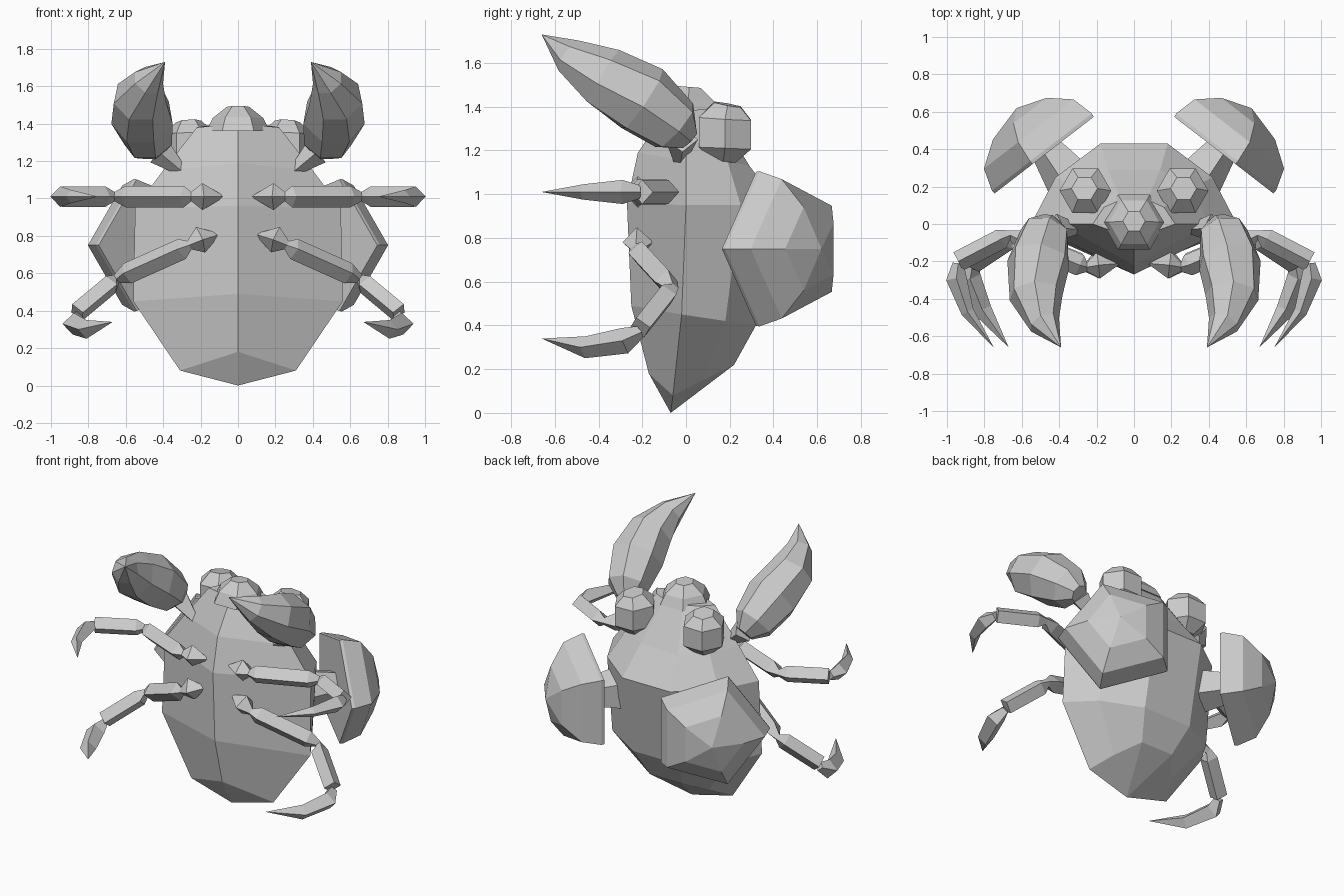
import bpy, bmesh
from math import cos, sin, tau
from mathutils import Vector

if "Cube" in bpy.data.objects:
    bpy.data.objects.remove(bpy.data.objects["Cube"], do_unlink=True)

grey = bpy.data.materials.new("plain grey")
grey.use_nodes = True
grey.diffuse_color = (0.6, 0.6, 0.6, 1)
grey.node_tree.nodes["Principled BSDF"].inputs["Base Color"].default_value = grey.diffuse_color


def loft(name, rings):
    """Skin a list of equal-length point rings, capping both ends."""
    bm = bmesh.new()
    loops = [[bm.verts.new(p) for p in ring] for ring in rings]
    n = len(loops[0])
    for a, b in zip(loops, loops[1:]):
        for i in range(n):
            j = (i + 1) % n
            bm.faces.new((a[i], a[j], b[j], b[i]))
    bm.faces.new(loops[0][::-1])
    bm.faces.new(loops[-1])
    bmesh.ops.remove_doubles(bm, verts=bm.verts, dist=0.0005)
    bmesh.ops.recalc_face_normals(bm, faces=bm.faces)
    mesh = bpy.data.meshes.new(name)
    bm.to_mesh(mesh)
    bm.free()
    mesh.materials.append(grey)
    obj = bpy.data.objects.new(name, mesh)
    bpy.context.collection.objects.link(obj)


def tube(name, path, sides, turn=0.0, up=(0, 0, 1)):
    """Faceted tube through (x, y, z, radius) stations."""
    pts = [Vector(p[:3]) for p in path]
    rings = []
    for i, c in enumerate(pts):
        axis = (pts[min(i + 1, len(pts) - 1)] - pts[max(i - 1, 0)]).normalized()
        u = axis.cross(Vector(up)).normalized()
        v = u.cross(axis)
        r = path[i][3]
        angles = [turn + tau * k / sides for k in range(sides)]
        rings.append([c + u * r * cos(a) + v * r * sin(a) for a in angles])
    loft(name, rings)


def pair(name, path, sides, turn=0.0, up=(0, 0, 1)):
    """Left part and its mirror on the right."""
    tube("left_" + name, path, sides, turn, up)
    tube("right_" + name, [(-x, y, z, r) for x, y, z, r in path], sides, tau / 2 - turn, up)


# Body: each row is front (y, z), side, rear side and back (x, y, z)
levels = [
    ((-.07, 0), (0, -.07, 0), (0, -.07, 0), (0, -.07, 0)),
    ((-.17, .18), (.31, -.06, .08), (.23, .08, .15), (.12, .22, .22)),
    ((-.25, .49), (.56, -.02, .45), (.43, .18, .42), (.18, .32, .40)),
    ((-.27, .96), (.55, 0, .95), (.42, .25, .95), (.18, .43, .94)),
    ((-.22, 1.19), (.40, 0, 1.15), (.31, .19, 1.15), (.14, .29, 1.13)),
    ((-.08, 1.40), (.22, 0, 1.38), (.16, .09, 1.39), (.07, .13, 1.39)),
]
rings = []
for (fy, fz), *half in levels:
    mirrored = [(-x, y, z) for x, y, z in reversed(half)]
    rings.append([(0, fy, fz)] + half + mirrored)
loft("body", rings)

# Low domed snout on top of the head
tube("snout", [(0, .01, 1.36, .17), (0, .01, 1.43, .135), (0, .015, 1.49, .06)], 6,
     0, (0, 1, 0))

# Six-sided barrel-shaped eyes
pair("eye", [(.26, .17, 1.15, .065), (.26, .178, 1.21, .138),
             (.26, .178, 1.345, .138), (.265, .19, 1.41, .07)], 6, 0, (0, 1, 0))

# Raised pincers and their short arms
pair("pincer", [(.45, .01, 1.25, .06), (.475, -.05, 1.31, .135), (.51, -.20, 1.43, .17),
                (.525, -.38, 1.535, .145), (.48, -.53, 1.63, .085), (.39, -.66, 1.73, 0)],
     7, tau / 4)
pair("pincer_arm", [(.28, -.03, 1.13, .02), (.42, -.02, 1.25, .075)], 4)

# Five-sided domes behind the body, on short stalks
centre = Vector((.452, .39, .75))
out = Vector((.61, .79, 0))


def along(stations):
    return [(*(centre + out * h), r) for h, r in stations]


pair("dome", along([(0, .37), (.02, .373), (.14, .335), (.235, .2), (.29, 0)]), 5)
pair("dome_stalk", along([(-.22, .15), (0, .1)]), 5)

# Jointed legs ending in forward-curving claws
pair("upper_leg", [(.07, -.21, 1.01, 0), (.19, -.22, 1.01, .072), (.25, -.23, 1.01, .025),
                   (.29, -.22, 1.01, .058), (.60, -.09, 1.01, .058), (.66, -.06, 1.01, .025),
                   (.71, -.08, 1.01, .055), (.94, -.20, 1.01, .055)], 4)
pair("upper_claw", [(.94, -.21, 1.01, .03), (.95, -.29, 1.01, .055),
                    (.89, -.47, 1.01, .035), (.75, -.66, 1.01, 0)], 4)
pair("lower_leg", [(.09, -.20, .81, 0), (.20, -.22, .78, .072), (.26, -.23, .75, .025),
                   (.30, -.21, .73, .058), (.59, -.09, .60, .058), (.65, -.06, .57, .025),
                   (.68, -.09, .54, .055), (.86, -.21, .39, .055)], 4)
pair("lower_claw", [(.86, -.21, .37, .03), (.88, -.28, .33, .06),
                    (.81, -.46, .30, .05), (.67, -.66, .34, 0)], 4)
